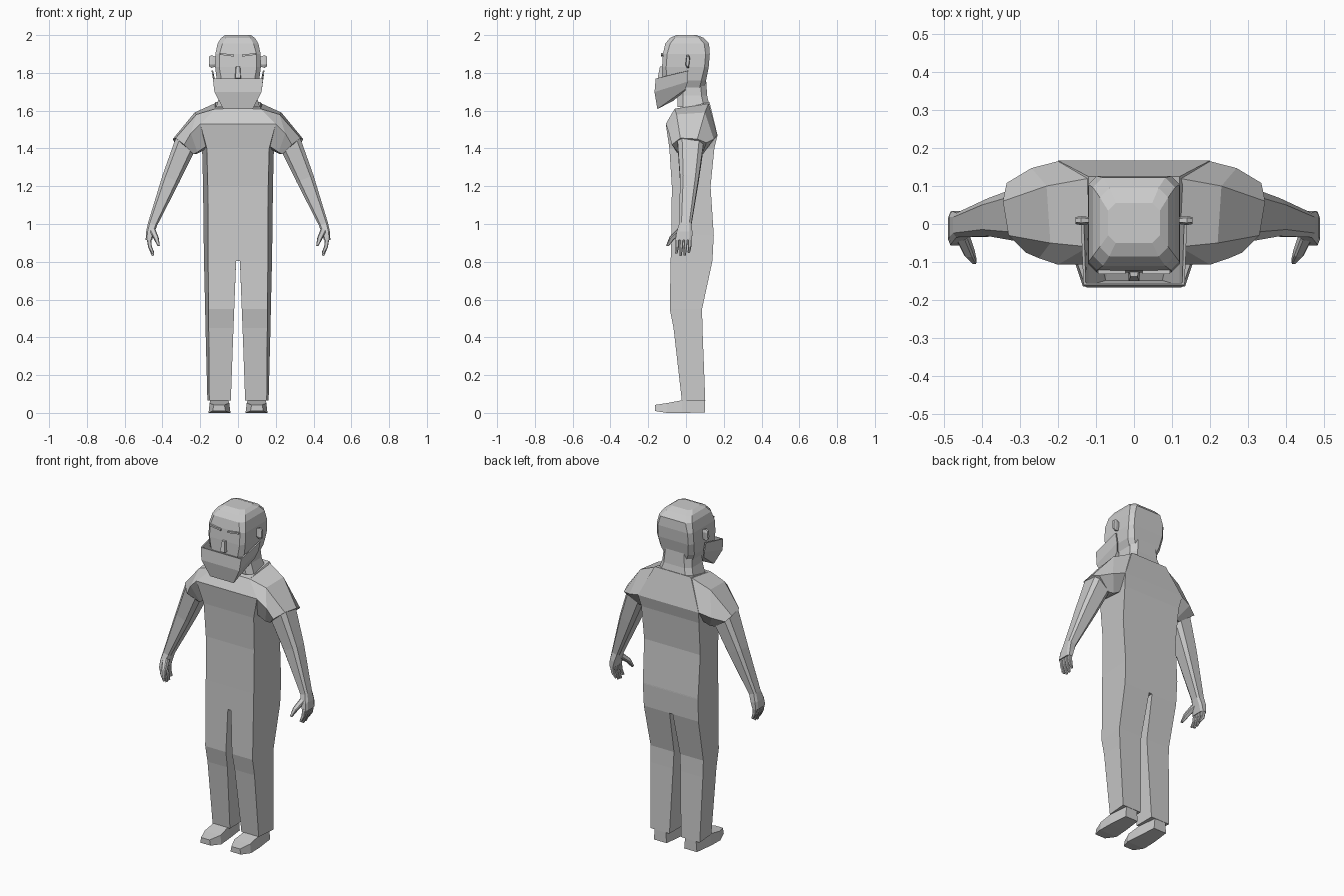
import bpy, bmesh
from mathutils import Vector

if "Cube" in bpy.data.objects:
    bpy.data.objects.remove(bpy.data.objects["Cube"])


def loft(name, rings, caps=(True, True), closed=True, mirror=False, thick=0):
    """Skin a list of equal-length point rings with flat quads."""
    bm = bmesh.new()
    vs = [[bm.verts.new(p) for p in r] for r in rings]
    n = len(rings[0])
    for a, b in zip(vs, vs[1:]):
        for i in range(n if closed else n - 1):
            j = (i + 1) % n
            bm.faces.new((a[i], a[j], b[j], b[i]))
    if caps[0]:
        bm.faces.new(vs[0])
    if caps[1]:
        bm.faces.new(vs[-1])
    bmesh.ops.recalc_face_normals(bm, faces=bm.faces)
    me = bpy.data.meshes.new(name)
    bm.to_mesh(me)
    bm.free()
    ob = bpy.data.objects.new(name, me)
    bpy.context.collection.objects.link(ob)
    if thick:
        m = ob.modifiers.new("thickness", 'SOLIDIFY')
        m.thickness = thick
        m.offset = 0
    if mirror:
        m = ob.modifiers.new("mirror", 'MIRROR')
        m.use_clip = False
        m.use_mirror_merge = False
    return ob


def slab(zf, zb, yf, yb, xf, xb, inner=None):
    """Four-cornered section, narrower in front; symmetric unless inner x is given."""
    lf, lb = (-xf, -xb) if inner is None else (inner, inner)
    return [(xf, yf, zf), (xb, yb, zb), (lb, yb, zb), (lf, yf, zf)]


def octo(z, yf, yb, hx, c, xc=0.0):
    """Rectangular section with cut corners."""
    return [(xc + hx, yf + c, z), (xc + hx, yb - c, z), (xc + hx - c, yb, z), (xc - hx + c, yb, z),
            (xc - hx, yb - c, z), (xc - hx, yf + c, z), (xc - hx + c, yf, z), (xc + hx - c, yf, z)]


def limb_ring(c, d, hu, hv, cut=0.35):
    """Cut-corner ring across direction d, hv wide along y."""
    c, d = Vector(c), Vector(d).normalized()
    v = Vector((0, 1, 0))
    v = (v - d * v.dot(d)).normalized()
    u = v.cross(d)
    k = 1 - cut
    sh = [(1, -k), (1, k), (k, 1), (-k, 1), (-1, k), (-1, -k), (-k, -1), (k, -1)]
    return [c + u * hu * a + v * hv * b for a, b in sh]


# Torso
loft("shirt", [slab(.94, .94, -.077, .147, .158, .182),
               slab(1.2, 1.2, -.075, .13, .16, .185),
               slab(1.4, 1.4, -.088, .15, .165, .19),
               slab(1.53, 1.47, -.107, .167, .2, .2),
               slab(1.61, 1.645, -.06, .125, .12, .12)], caps=(False, True))

# Sleeves
loft("sleeve", [
    [(.12, -.06, 1.61), (.12, .12, 1.64), (.2, .165, 1.47), (.18, .1, 1.39), (.17, -.06, 1.41), (.2, -.107, 1.53)],
    [(.22, -.05, 1.58), (.23, .1, 1.59), (.27, .147, 1.45), (.22, .09, 1.37), (.215, -.05, 1.38), (.25, -.09, 1.48)],
    [(.33, -.03, 1.455), (.345, .06, 1.45), (.335, .108, 1.43), (.25, .085, 1.37), (.235, -.035, 1.37), (.285, -.075, 1.42)],
], caps=(False, True), mirror=True)

# Arms
loft("arm", [limb_ring((.275, .025, 1.43), (.4, 0, -.9), .06, .07),
             limb_ring((.355, .018, 1.24), (.38, 0, -.92), .048, .05),
             limb_ring((.452, -.003, 1.0), (.3, 0, -.95), .025, .032)],
     caps=(False, False), mirror=True)

# Hands
loft("palm", [limb_ring((.452, -.003, 1.0), (.3, 0, -.95), .025, .032),
              limb_ring((.465, -.008, .955), (.2, 0, -1), .022, .042),
              limb_ring((.472, -.012, .915), (0, 0, -1), .017, .044)],
     caps=(False, True), mirror=True)
for i, tip in enumerate((.85, .835, .832, .845)):
    y = .021 - i * .022
    loft("finger", [limb_ring((.472, y, .925), (0, 0, -1), .012, .010),
                    limb_ring((.466, y - .002, .88), (-.25, 0, -1), .010, .009),
                    limb_ring((.45, y - .006, tip), (-.4, 0, -1), .006, .006)], mirror=True)
loft("thumb", [limb_ring((.452, -.03, .965), (-.3, -.6, -1), .016, .016),
               limb_ring((.433, -.075, .925), (-.3, -.5, -1), .013, .013),
               limb_ring((.42, -.098, .885), (-.2, -.2, -1), .006, .007)], mirror=True)

# Trousers: hips and two legs
loft("hips", [slab(.945, .945, -.079, .147, .158, .182),
              slab(.805, .805, -.081, .14, .158, .18)], caps=(False, True))
loft("trouser_leg", [slab(.81, .805, -.081, .14, .158, .18, .01),
                     slab(.55, .55, -.086, .085, .156, .174, .02),
                     slab(.45, .45, -.066, .087, .155, .172, .024),
                     slab(.065, .065, -.022, .102, .152, .162, .038)],
     caps=(False, True), mirror=True)

# Shoes: sections from heel to toe
def shoe_section(y, x0, x1, z0, z1):
    return [(x0, y, z0), (x1, y, z0), (x1 - .006, y, z1), (x0 + .006, y, z1)]

loft("shoe", [shoe_section(.1, .058, .142, .002, .07),
              shoe_section(-.02, .046, .154, 0, .067),
              shoe_section(-.1, .04, .156, 0, .052),
              shoe_section(-.165, .066, .134, .01, .042)], mirror=True)

# Neck
loft("neck", [octo(1.62, -.045, .125, .115, .03), octo(1.68, -.045, .112, .098, .03),
              octo(1.77, -.05, .106, .09, .03)], caps=(False, False))

# Head
loft("head", [octo(1.69, -.1, .09, .08, .025),
              octo(1.76, -.128, .106, .112, .025),
              octo(1.83, -.127, .12, .121, .022),
              octo(1.9, -.122, .126, .12, .022),
              octo(1.955, -.11, .122, .108, .026),
              octo(1.985, -.085, .095, .09, .025),
              octo(2.0, -.05, .055, .068, .02)])

# Ears
loft("ear", [[(x, .009 + .012 * a * s, 1.86 + .034 * b * s) for a, b in
              ((-1, -.5), (-.3, -1), (.5, -1), (1, .5), (.6, 1), (-.5, 1))]
             for x, s in ((.112, .7), (.14, 1), (.154, .75))], mirror=True)

# Nose
loft("nose", [[(-.017, -.12, 1.768), (.017, -.12, 1.768), (.014, -.15, 1.772), (-.014, -.15, 1.772)],
              [(-.013, -.12, 1.835), (.013, -.12, 1.835), (.009, -.138, 1.833), (-.009, -.138, 1.833)]])

# Eyebrows
loft("eyebrow", [[(x, -.115, z), (x, -.132, z), (x, -.132, z + .01), (x, -.115, z + .01)]
                 for x, z in ((.022, 1.886), (.095, 1.896))], mirror=True)

# Face covering: open cup around the jaw, one U-shaped row per level
def u_row(front, back):
    (xf, yf, zf), (xb, yb, zb) = front, back
    return [(xb, yb, zb), (xf, yf, zf), (-xf, yf, zf), (-xb, yb, zb)]

loft("jaw_covering", [u_row((.13, -.158, 1.77), (.136, .012, 1.812)),
                      u_row((.122, -.164, 1.7), (.125, .01, 1.755)),
                      u_row((.076, -.15, 1.612), (.112, -.005, 1.715)),
                      u_row((.065, -.07, 1.655), (.1, -.005, 1.71))],
     caps=(False, False), closed=False, thick=.008)
